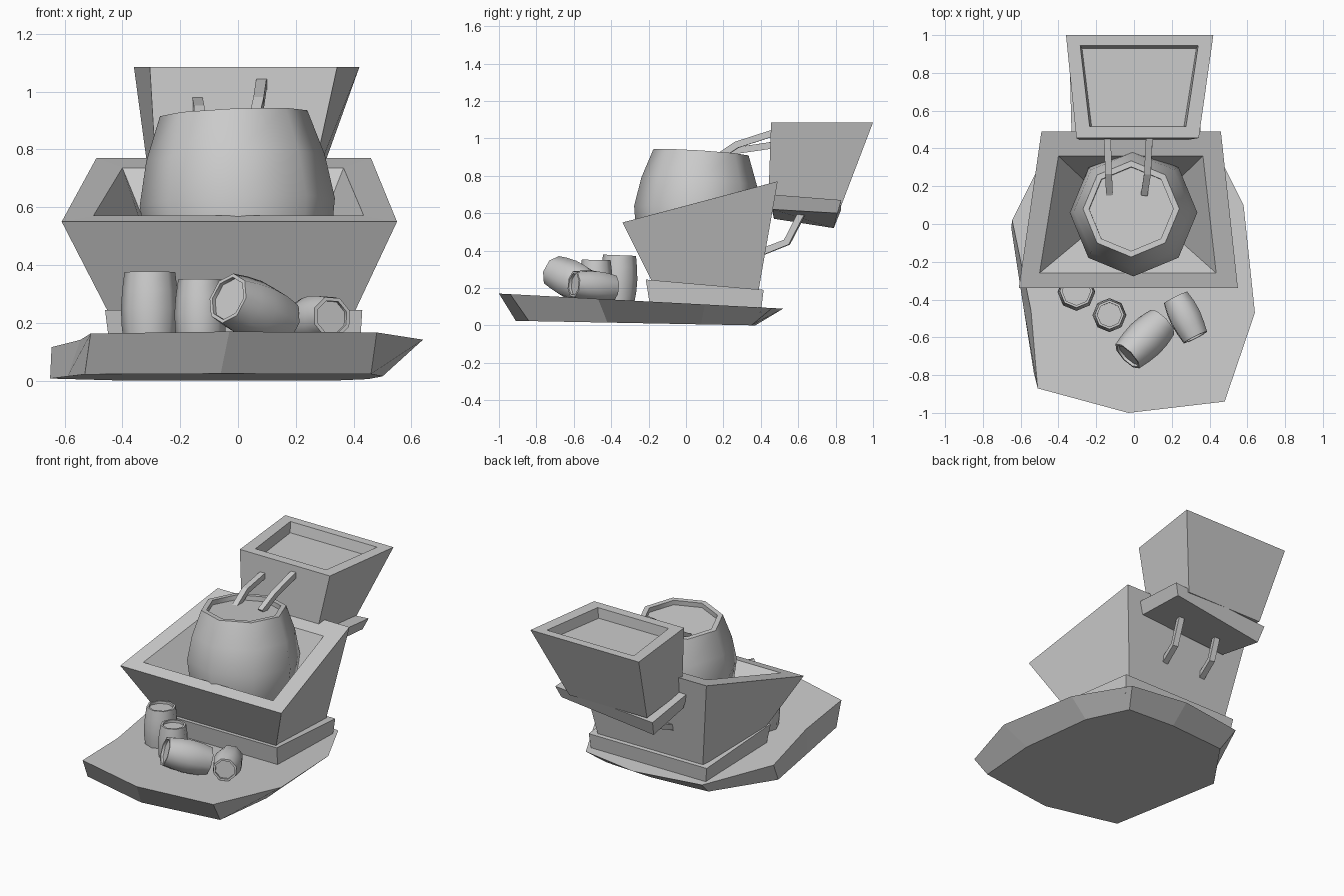
import bpy, bmesh, math
from mathutils import Vector

if "Cube" in bpy.data.objects:
    bpy.data.objects.remove(bpy.data.objects["Cube"])


def loft(name, rings, smooth=False):
    """Skin a list of equal-length point rings and cap both ends."""
    bm = bmesh.new()
    loops = [[bm.verts.new(p) for p in ring] for ring in rings]
    n = len(loops[0])
    for a, b in zip(loops, loops[1:]):
        for i in range(n):
            j = (i + 1) % n
            bm.faces.new((a[i], a[j], b[j], b[i]))
    bm.faces.new(loops[0][::-1])
    bm.faces.new(loops[-1])
    bmesh.ops.recalc_face_normals(bm, faces=bm.faces)
    me = bpy.data.meshes.new(name)
    bm.to_mesh(me)
    bm.free()
    ob = bpy.data.objects.new(name, me)
    bpy.context.collection.objects.link(ob)
    if smooth:
        bpy.context.view_layer.objects.active = ob
        ob.select_set(True)
        bpy.ops.object.shade_smooth_by_angle(angle=math.radians(50))
        ob.select_set(False)
    return ob


def quad(x0, x1, y0, z0, x2, x3, y1, z1):
    """Four corners: front edge x0..x1 at (y0, z0), back edge x2..x3 at (y1, z1)."""
    return [(x0, y0, z0), (x1, y0, z0), (x3, y1, z1), (x2, y1, z1)]


def barrel(name, start, end, r_end, r_mid, lip, depth, sides=8):
    """Bulging barrel along an axis, with a recessed lid at its end."""
    start, end = Vector(start), Vector(end)
    axis = end - start
    rot = Vector((0, 0, 1)).rotation_difference(axis.normalized())
    d = depth / axis.length
    profile = [(0, r_end), (.25, r_end + .75 * (r_mid - r_end)), (.5, r_mid),
               (.75, r_end + .65 * (r_mid - r_end)), (1, r_end),
               (1, r_end - lip), (1 - d, r_end - lip)]
    rings = []
    for t, r in profile:
        c = start + axis * t
        rings.append([c + rot @ Vector((r * math.cos(k * math.tau / sides),
                                        r * math.sin(k * math.tau / sides), 0))
                      for k in range(sides)])
    return loft(name, rings, True)


def pipe(name, path, w=.018):
    """Square bar following a bent path."""
    pts = [Vector(p) for p in path]
    rings = []
    for i, p in enumerate(pts):
        t = (pts[min(i + 1, len(pts) - 1)] - pts[max(i - 1, 0)]).normalized()
        s = t.cross(Vector((0, 0, 1))).normalized() * w
        u = s.cross(t).normalized() * w
        rings.append([p + s + u, p - s + u, p - s - u, p + s - u])
    return loft(name, rings)


# irregular ground slab with sloping top
top = [(-.51, -.87), (-.03, -1), (.48, -.94), (.64, -.47), (.58, .10),
       (.40, .46), (.02, .52), (-.43, .45), (-.645, .02), (-.545, -.46)]
low = [(-.53, -.79), (-.06, -.91), (.46, -.84), (.50, -.42), (.45, .08),
       (.33, .35), (.0, .37), (-.40, .34), (-.65, -.02), (-.59, -.41)]
loft("ground_slab", [[(x, y, .007 - .019 * y if y < .37 else 0) for x, y in low],
                     [(x, y, .117 - .053 * y) for x, y in top]])

# trough plinth
loft("trough_plinth", [quad(-.44, .42, -.19, .09, -.42, .40, .40, .07),
                       quad(-.46, .43, -.215, .245, -.44, .41, .415, .19)])

# hollow tapered trough
loft("trough", [quad(-.44, .395, -.175, .22, -.39, .36, .385, .17),
                quad(-.61, .55, -.34, .55, -.49, .46, .49, .77),
                quad(-.50, .435, -.26, .571, -.40, .365, .36, .736),
                quad(-.26, .21, -.06, .32, -.23, .20, .20, .32)])

# large vat standing in the trough
barrel("large_vat", (.01, .04, .31), (-.015, .08, .925), .255, .338, .032, .03)

# feed hopper with recessed top
loft("hopper", [quad(-.28, .25, .44, .66, -.30, .26, .83, .64),
                quad(-.305, .343, .455, 1.085, -.36, .42, 1.0, 1.085),
                quad(-.235, .275, .515, 1.085, -.285, .34, .945, 1.085),
                quad(-.225, .265, .52, 1.02, -.275, .33, .93, 1.02)])

# tilted hopper plate
plate_low = [(-.31, .47, .57), (.32, .465, .62), (.33, .81, .60), (-.32, .79, .52)]
plate_top = [(-.33, .45, .665), (.35, .45, .70), (.36, .83, .67), (-.34, .83, .62)]
loft("hopper_plate", [plate_low, plate_top])

# upper pipes from hopper into the vat
pipe("upper_pipe_right", [(.09, .50, 1.04), (.08, .44, 1.02), (.072, .27, .965), (.055, .16, .89)])
pipe("upper_pipe_left", [(-.14, .50, .97), (-.14, .44, .96), (-.135, .27, .935), (-.13, .16, .87)])

# lower pipes from hopper into the trough back
for name, x in (("lower_pipe_right", .13), ("lower_pipe_left", -.16)):
    pipe(name, [(x + .02, .63, .62), (x, .54, .445), (x - .03, .40, .39)])

# small barrels scattered at the front
for i, (a, b, r0, r1) in enumerate([
        ((-.305, -.365, .12), (-.305, -.355, .375), .088, .10),
        ((-.13, -.485, .11), (-.13, -.48, .35), .077, .09),
        ((.15, -.52, .20), (-.035, -.70, .285), .09, .108),
        ((.22, -.39, .20), (.325, -.60, .22), .073, .088)]):
    barrel(f"small_barrel_{i + 1}", a, b, r0, r1, .013, .015)
